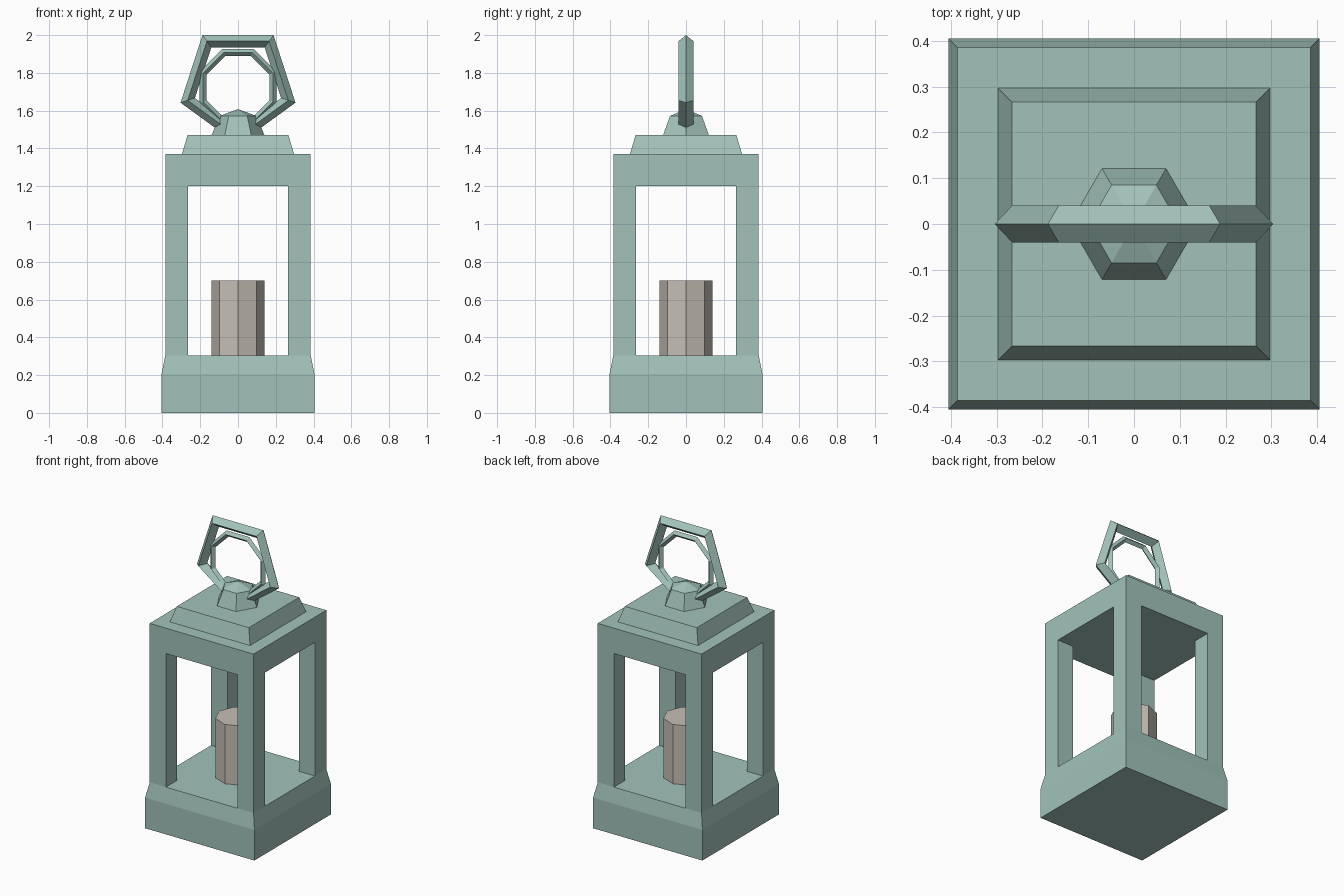
import bpy, bmesh
from math import pi, cos, sin, sqrt

if "Cube" in bpy.data.objects:
    bpy.data.objects.remove(bpy.data.objects["Cube"])


def material(name, rgb):
    m = bpy.data.materials.new(name)
    m.diffuse_color = (*rgb, 1)
    m.use_nodes = True
    m.node_tree.nodes["Principled BSDF"].inputs["Base Color"].default_value = m.diffuse_color
    return m


GREEN = material("painted_metal", (0.36, 0.54, 0.49))
WAX = material("wax", (0.56, 0.52, 0.46))


def stack(name, sides, levels, mat, start=0.0, apex=None):
    """Closed flat-sided solid through (radius, z) levels, optionally pointed."""
    bm = bmesh.new()
    rings = [[bm.verts.new((r * cos(start + 2 * pi * i / sides),
                            r * sin(start + 2 * pi * i / sides), z))
              for i in range(sides)] for r, z in levels]
    tip = bm.verts.new((0, 0, apex)) if apex else None
    for a, b in zip(rings, rings[1:]):
        for i in range(sides):
            j = (i + 1) % sides
            bm.faces.new((a[i], a[j], b[j], b[i]))
    bm.faces.new(rings[0][::-1])
    if tip:
        for i in range(sides):
            bm.faces.new((rings[-1][i], rings[-1][(i + 1) % sides], tip))
    else:
        bm.faces.new(rings[-1])
    bmesh.ops.recalc_face_normals(bm, faces=bm.faces)
    me = bpy.data.meshes.new(name)
    bm.to_mesh(me)
    bm.free()
    me.materials.append(mat)
    ob = bpy.data.objects.new(name, me)
    bpy.context.collection.objects.link(ob)
    return ob


def square(name, levels):
    return stack(name, 4, [(h * sqrt(2), z) for h, z in levels], GREEN, pi / 4)


def ring(name, sides, turn, major, minor, z):
    """Upright ring with a diamond cross-section."""
    bpy.ops.mesh.primitive_torus_add(
        major_segments=sides, minor_segments=4, major_radius=major,
        minor_radius=minor, location=(0, 0, z), rotation=(pi / 2, turn, 0))
    ob = bpy.context.object
    ob.name = name
    ob.data.materials.append(GREEN)
    for p in ob.data.polygons:
        p.use_smooth = False


# Base block with sloped shoulder
square("base", [(0.405, 0), (0.405, 0.205), (0.385, 0.305)])

# Window frame: box with an opening cut through both ways
frame = square("window_frame", [(0.385, 0.305), (0.385, 1.37)])
for name, size in (("cutter_x", (2, 0.53, 1.0)), ("cutter_y", (0.53, 2, 1.0))):
    bpy.ops.mesh.primitive_cube_add(size=1, location=(0, 0, 0.70))
    cutter = bpy.context.object
    cutter.name, cutter.scale, cutter.hide_render = name, size, True
    mod = frame.modifiers.new(name, 'BOOLEAN')
    mod.operation, mod.solver, mod.object = 'DIFFERENCE', 'EXACT', cutter
    bpy.context.view_layer.objects.active = frame
    bpy.ops.object.modifier_apply(modifier=mod.name)
    bpy.data.objects.remove(cutter)

# Roof plate and six-sided knob
square("roof", [(0.297, 1.37), (0.267, 1.47)])
stack("knob", 6, [(0.14, 1.47), (0.098, 1.572)], GREEN, apex=1.608)

# Candle
stack("candle", 8, [(0.14, 0.305), (0.14, 0.702)], WAX)

# Carrying handle and the smaller ring inside it
ring("handle", 5, pi / 2, 0.28, 0.04, 1.741)
ring("inner_ring", 8, pi / 8, 0.20, 0.02, 1.723)
